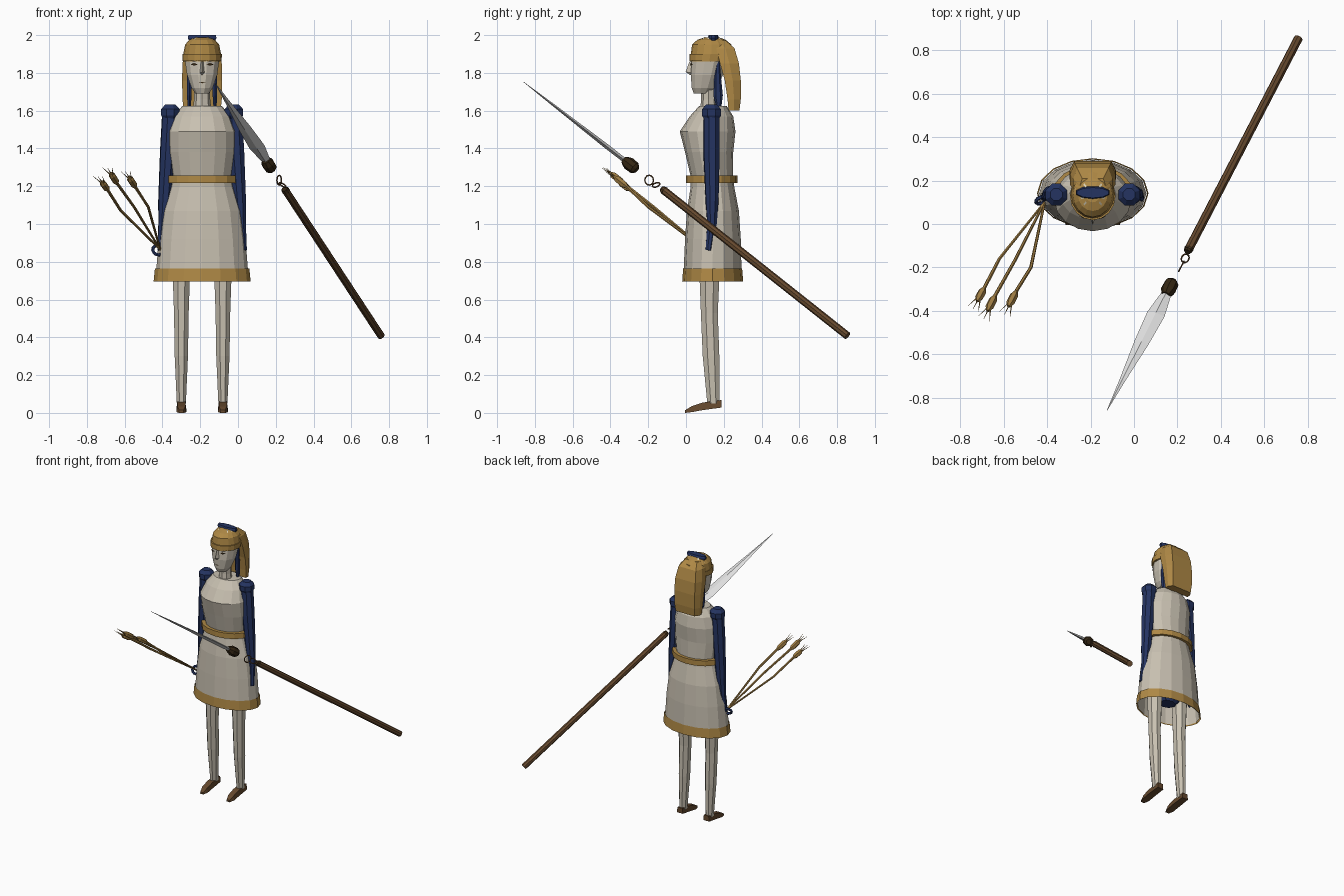
import bpy, bmesh, math
from mathutils import Vector, Matrix

if "Cube" in bpy.data.objects:
    bpy.data.objects.remove(bpy.data.objects["Cube"])

CX, CY = -0.19, 0.14          # body axis


def mat(name, r, g, b):
    m = bpy.data.materials.new(name)
    m.diffuse_color = (r, g, b, 1)
    m.use_nodes = True
    m.node_tree.nodes["Principled BSDF"].inputs["Base Color"].default_value = m.diffuse_color
    return m


STONE = mat("pale stone", .58, .53, .44)
GOLD = mat("gold", .43, .25, .06)
BLUE = mat("navy blue", .018, .034, .12)
BROWN = mat("wood brown", .13, .066, .027)
DARK = mat("dark brown", .035, .02, .007)
STRAW = mat("straw", .34, .2, .055)
STEEL = mat("steel", .74, .74, .74)
CREAM = mat("cream", .75, .68, .5)


def finish(name, bm, material):
    bmesh.ops.recalc_face_normals(bm, faces=bm.faces)
    me = bpy.data.meshes.new(name)
    bm.to_mesh(me)
    bm.free()
    me.materials.append(material)
    ob = bpy.data.objects.new(name, me)
    bpy.context.collection.objects.link(ob)
    return ob


def skin(name, loops, material, bottom=True, top=True):
    """Bridge equal-length loops of points into one surface."""
    bm = bmesh.new()
    rows = [[bm.verts.new(p) for p in l] for l in loops]
    n = len(rows[0])
    for a, b in zip(rows, rows[1:]):
        for i in range(n):
            j = (i + 1) % n
            bm.faces.new((a[i], a[j], b[j], b[i]))
    if bottom:
        bm.faces.new(rows[0])
    if top:
        bm.faces.new(rows[-1])
    return finish(name, bm, material)


def loft(name, rings, material, n=8, turn=0.0, **caps):
    """rings: (z, centre x, y front, y back, half width)"""
    loops = []
    for z, x, y0, y1, w in rings:
        loops.append([(x + w * math.sin(t), (y0 + y1) / 2 - (y1 - y0) / 2 * math.cos(t), z)
                      for t in (math.tau * (i + turn) / n for i in range(n))])
    return skin(name, loops, material, **caps)


def tube(name, pts, radii, material, n=6):
    pts = [Vector(p) for p in pts]
    loops = []
    for i, p in enumerate(pts):
        d = (pts[min(i + 1, len(pts) - 1)] - pts[max(i - 1, 0)]).normalized()
        u = d.cross(Vector((0.3, 1, 0.1))).normalized()
        v = d.cross(u)
        loops.append([p + radii[i] * (u * math.cos(t) + v * math.sin(t))
                      for t in (math.tau * k / n for k in range(n))])
    return skin(name, loops, material)


def ring(name, centre, normal, radius, thick, material):
    q = Vector(normal).to_track_quat('Z', 'Y')
    bpy.ops.mesh.primitive_torus_add(location=centre, rotation=q.to_euler(), major_radius=radius,
                                     minor_radius=thick, major_segments=12, minor_segments=6)
    ob = bpy.context.object
    ob.name = name
    ob.data.materials.append(material)


def plate(name, pts, material):
    bm = bmesh.new()
    bm.faces.new([bm.verts.new(p) for p in pts])
    return finish(name, bm, material)


# Dress with open bottom, belt and hem
loft("dress", [(.70, CX, -.015, .295, .247), (.92, CX, -.005, .29, .23), (1.07, CX, .005, .28, .21),
               (1.20, CX, .025, .255, .168), (1.25, CX, .025, .25, .158), (1.38, CX, -.005, .25, .178),
               (1.49, CX, -.033, .262, .178), (1.57, CX, .02, .25, .15), (1.625, CX, .07, .215, .105)],
     STONE, n=16, bottom=False)
loft("belt", [(1.218, CX, 0, .272, .188), (1.258, CX, 0, .272, .188)], GOLD, n=16)
loft("hem", [(.695, CX, -.02, .303, .257), (.765, CX, -.015, .297, .25)], GOLD, n=16,
     bottom=False, top=False)
loft("briefs", [(.76, CX, .08, .18, .06), (.84, CX, .05, .22, .15), (.95, CX, .05, .22, .15)], BLUE)

# Limbs, repeated on both sides
for side, s in (("left", 1), ("right", -1)):
    lx = CX + s * .11
    loft(side + "_leg", [(.05, lx, .11, .18, .026), (.3, lx, .085, .18, .038), (.53, lx, .075, .172, .042),
                         (.9, lx, .06, .19, .056)], STONE, turn=.5)
    skin(side + "_shoe", [[(lx - w, y, z0), (lx + w, y, z0), (lx + w * .8, y, z1), (lx - w * .8, y, z1)]
                          for y, z0, z1, w in ((-.005, 0, .014, .014), (.03, .004, .035, .026),
                                               (.09, .015, .055, .027), (.187, .028, .068, .025))], BROWN)
    ax = CX + s * .168
    tube(side + "_arm", [(ax, .135, 1.6), (CX + s * .18, .135, 1.38), (CX + s * .198, .138, 1.12),
                         (CX + s * .206, .137, 1.0), (CX + s * .22, .12, .86)],
         [.045, .045, .036, .027, .018], BLUE, n=8)
    loft(side + "_shoulder", [(1.545, ax, .1, .17, .035), (1.575, ax, .08, .19, .053),
                              (1.608, ax, .08, .19, .053), (1.632, ax, .105, .165, .03)], BLUE, turn=.5)
    # hanging lock of hair beside the neck
    hx = CX + s * .068
    loft(side + "_hair_lock", [(1.6, hx, .165, .185, .008), (1.68, hx, .145, .195, .014),
                               (1.78, hx, .15, .185, .014), (1.86, hx, .16, .18, .01)], BLUE, n=6)
    # eye and brow plates
    ex = CX + s * .042
    for nm, z, h in (("eye", 1.845, .007), ("brow", 1.864, .004)):
        plate(side + "_" + nm, [(ex - .02, .0235 + (s < 0) * .013, z), (ex, .026, z - h),
                                (ex + .02, .0235 + (s > 0) * .013, z), (ex, .026, z + h)], DARK)

# Neck, head and nose
loft("neck", [(1.6, CX, .075, .165, .05), (1.66, CX, .08, .16, .043), (1.76, CX, .08, .16, .043)], STONE)
loft("head", [(1.69, CX, .04, .135, .036), (1.72, CX, .028, .165, .058), (1.79, CX, .022, .2, .083),
              (1.86, CX, .027, .22, .093), (1.92, CX, .035, .22, .09)], STONE, n=12, turn=.5)
skin("nose", [[(CX - .006, .03, 1.86), (CX + .006, .03, 1.86), (CX, .018, 1.86)],
              [(CX - .014, .03, 1.80), (CX + .014, .03, 1.80), (CX, -.002, 1.805)],
              [(CX - .006, .03, 1.79), (CX + .006, .03, 1.79), (CX, .02, 1.79)]], STONE)
plate("mouth", [(CX - .018, .0235, 1.748), (CX, .021, 1.745), (CX + .018, .0235, 1.748),
                (CX, .021, 1.752)], DARK)

# Headdress: cap, brow band and long back cloth
loft("cap", [(1.86, CX, .026, .235, .098), (1.9, CX, .026, .245, .1), (1.95, CX, .032, .24, .09),
             (1.975, CX, .06, .21, .068), (1.988, CX, .1, .175, .035)], GOLD, n=16)
loft("brow_band", [(1.862, CX, .018, .23, .103), (1.9, CX, .018, .24, .105)], GOLD, n=16)


def slab(z, y0, y1, w):
    c = w * .8
    return [(CX - c, y1, z), (CX - w, (y0 + y1) / 2, z), (CX - w, y0, z),
            (CX + w, y0, z), (CX + w, (y0 + y1) / 2, z), (CX + c, y1, z)]


skin("back_cloth", [slab(1.6, .225, .283, .098), slab(1.66, .22, .29, .104), slab(1.76, .205, .29, .106),
                    slab(1.85, .18, .28, .104), slab(1.93, .16, .257, .09), slab(1.972, .14, .21, .06)], GOLD)

# Cream rays on the cap and the crest above it
for i in range(12):
    a = math.tau * (i + .5) / 12
    if abs(math.sin(a)) > .95 or math.sin(a) > .8:
        continue
    pts = []
    for r, z, w in ((.5, 1.991, .1), (.95, 1.958, .045)):
        for k in (-1, 1):
            b = a + k * w
            pts.append((CX + .086 * r * math.cos(b), .136 + .1 * r * math.sin(b), z))
    plate("cap_ray", [pts[0], pts[1], pts[3], pts[2]], CREAM)
loft("crest", [(1.965, CX, .118, .172, .07), (1.985, CX, .115, .175, .08), (2.0, CX, .12, .168, .076)],
     BLUE, n=10)

# Spear shaft, linking rings, socket and blade
low, high = Vector((.757, .855, .408)), Vector((.25, -.12, 1.18))
tube("spear_shaft", [low, high], [.021, .021], BROWN, n=8)
axis = (high - low).normalized()
tube("shaft_cap", [high - axis * .01, high + axis * .012], [.023, .016], DARK, n=8)
ring("shaft_ring", (.236, -.158, 1.207), (.5, -.3, .8), .021, .004, BROWN)
ring("link_ring", (.218, -.195, 1.232), (.88, -.46, 0), .026, .004, BROWN)
tip, root = Vector((-.125, -.86, 1.752)), Vector((.165, -.29, 1.31))
d = (tip - root).normalized()
tube("spear_socket", [root - d * .04, root - d * .025, root + d * .02, root + d * .05],
     [.02, .033, .035, .022], DARK, n=8)
wide = (Vector((1, 0, 0)) - d * d.x).normalized()
flat = d.cross(wide)
loops = []
for f, w, t in ((.04, .022, .012), (.22, .042, .013), (.45, .034, .01), (.75, .014, .006), (1, .001, .001)):
    c = root.lerp(tip, f)
    loops.append([c + wide * w, c + flat * t, c - wide * w, c - flat * t])
skin("spear_blade", loops, STEEL)

# Three ears of grain held by a ring at the right hand
hold = (-.412, .1, .865)
ring("grip_ring", (-.425, .11, .86), (.3, -.8, .5), .028, .009, BLUE)
for bend, neck, end in (((-.62, -.16, 1.07), (-.69, -.295, 1.18), (-.722, -.355, 1.225)),
                        ((-.55, -.17, 1.09), (-.64, -.33, 1.215), (-.674, -.40, 1.27)),
                        ((-.475, -.2, 1.09), (-.543, -.31, 1.195), (-.578, -.38, 1.25))):
    tube("grain_stalk", [hold, bend, neck], [.006, .008, .009], STRAW)
    a, b = Vector(neck), Vector(end)
    tube("grain_head", [a, a.lerp(b, .25), a.lerp(b, .75), b], [.009, .019, .019, .008], STRAW)
    g = (b - a).normalized()
    u = g.cross(Vector((0, 0, 1))).normalized()
    for k in (-1, 0, 1):
        base = b - g * .01 + u * k * .01
        tube("grain_awn", [base, base + g * .06 + u * k * .018], [.0035, .0006], STRAW, n=4)
